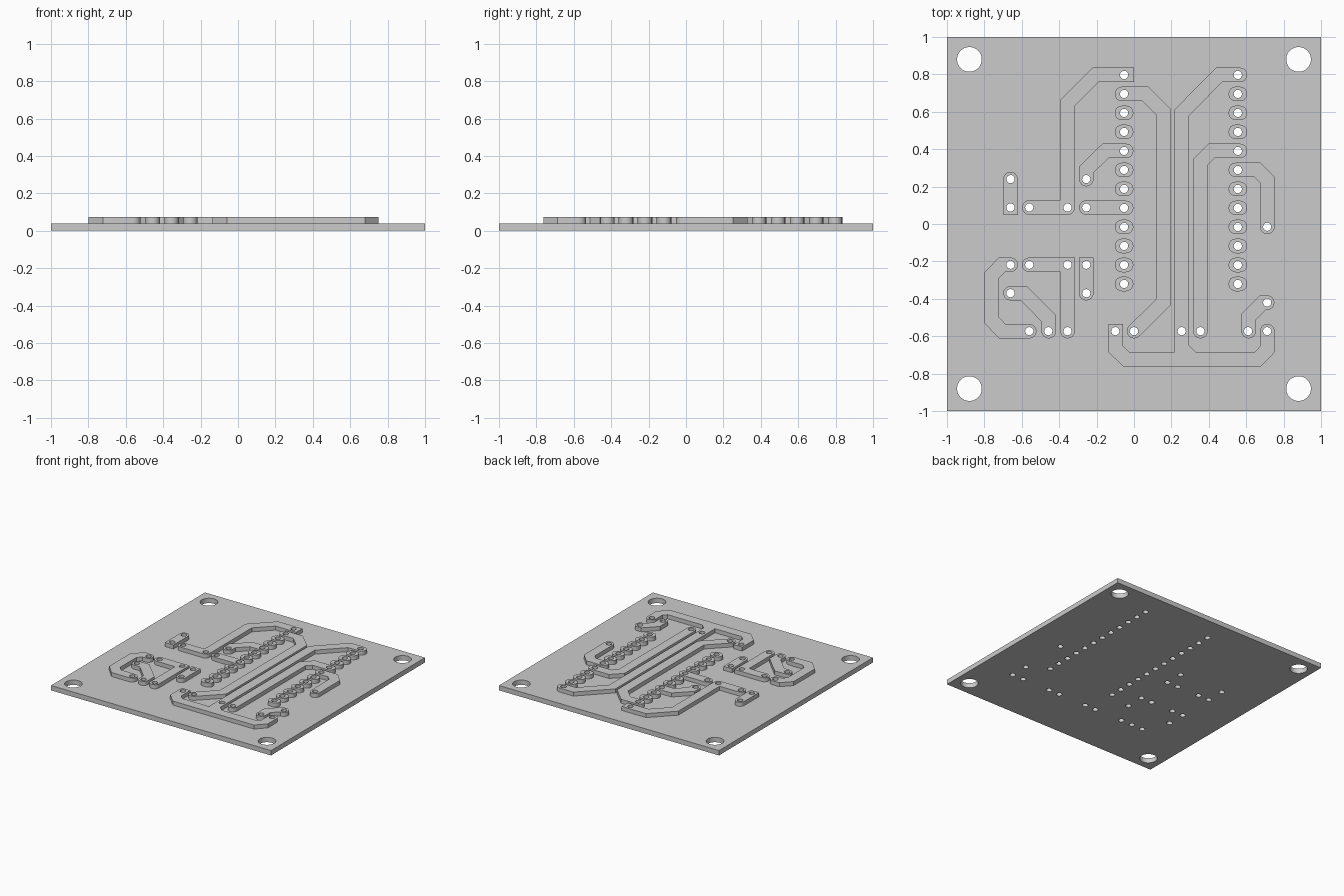
import bpy
import bmesh
from math import sin, cos, pi, radians, atan2
from mathutils import Vector

BOARD_TOP, TRACE_TOP = 0.04, 0.073
HALF = 0.039          # half the track width

if "Cube" in bpy.data.objects:
    bpy.data.objects.remove(bpy.data.objects["Cube"])

grey = bpy.data.materials.new("plain grey")
grey.use_nodes = True
grey.diffuse_color = (0.6, 0.6, 0.6, 1)
grey.node_tree.nodes["Principled BSDF"].inputs["Base Color"].default_value = grey.diffuse_color


def prism(bm, outline, z0, z1):
    """Closed upright solid over a flat outline."""
    low = [bm.verts.new((p[0], p[1], z0)) for p in outline]
    high = [bm.verts.new((p[0], p[1], z1)) for p in outline]
    bm.faces.new(low[::-1])
    bm.faces.new(high)
    n = len(low)
    for i in range(n):
        j = (i + 1) % n
        bm.faces.new((low[i], low[j], high[j], high[i]))


def circle(c, r, n=24):
    return [(c[0] + r * cos(2 * pi * i / n), c[1] + r * sin(2 * pi * i / n)) for i in range(n)]


def cap(c, d, square):
    """Track end looking along d, from its right side to its left side."""
    side = Vector((-d.y, d.x))
    if square:
        return [c + (d - side) * HALF, c + (d + side) * HALF]
    a = atan2(d.y, d.x)
    return [c + HALF * Vector((cos(a + t * pi / 8), sin(a + t * pi / 8))) for t in range(-4, 5)]


def track(points, square_start=False, square_end=False):
    """Outline of a mitred track along a centre line."""
    pts = [Vector(p) for p in points]
    dirs = [(b - a).normalized() for a, b in zip(pts, pts[1:])]
    right, left = [], []
    for p, d0, d1 in zip(pts[1:], dirs, dirs[1:]):
        n0, n1 = Vector((-d0.y, d0.x)), Vector((-d1.y, d1.x))
        m = (n0 + n1).normalized()
        m *= HALF / m.dot(n0)
        right.append(p - m)
        left.append(p + m)
    return (right + cap(pts[-1], dirs[-1], square_end) + left[::-1]
            + cap(pts[0], -dirs[0], square_start))


def make_object(name, bm):
    bmesh.ops.recalc_face_normals(bm, faces=bm.faces)
    mesh = bpy.data.meshes.new(name)
    bm.to_mesh(mesh)
    bm.free()
    mesh.materials.append(grey)
    ob = bpy.data.objects.new(name, mesh)
    bpy.context.collection.objects.link(ob)
    return ob


# Pin rows of the chip socket
PIN_L, PIN_R, PIN_TOP, STEP = -0.053, 0.555, 0.797, 0.1016
rows = [PIN_TOP - STEP * i for i in range(12)]
pins = [(x, y) for x in (PIN_L, PIN_R) for y in rows]

# Holes of the other components, grouped by row
hole_rows = {
    0.24: (-0.66, -0.255),
    0.088: (-0.66, -0.56, -0.355, -0.255),
    -0.015: (0.712,),
    -0.218: (-0.66, -0.56, -0.355, -0.255),
    -0.37: (-0.66, -0.255),
    -0.42: (0.712,),
    -0.573: (-0.56, -0.458, -0.355, -0.1, 0, 0.255, 0.355, 0.61, 0.712),
}
small_holes = pins + [(x, y) for y, xs in hole_rows.items() for x in xs]
corners = [(x, y) for x in (-0.88, 0.88) for y in (-0.88, 0.88)]

# Track centre lines: points, square start, square end
BASE = -0.573
tracks = [
    # left of the socket
    ([(-0.04, PIN_TOP), (-0.206, PIN_TOP), (-0.355, 0.647), (-0.355, 0.088)], True, False),
    ([(-0.56, 0.088), (-0.355, 0.088)], False, False),
    ([(-0.66, 0.24), (-0.66, 0.088)], False, True),
    ([(-0.255, 0.24), (-0.255, 0.29), (-0.153, rows[4]), (PIN_L, rows[4])], False, False),
    ([(-0.255, 0.088), (PIN_L, 0.088)], False, False),
    # between the pin rows
    ([(PIN_L, rows[1]), (0.06, rows[1]), (0.157, 0.6), (0.157, -0.418), (0, BASE)], False, False),
    ([(PIN_R, PIN_TOP), (0.455, PIN_TOP), (0.254, 0.594), (0.254, -0.664),
      (0.315, -0.723), (0.5, -0.723)], False, False),
    ([(PIN_R, rows[4]), (0.415, rows[4]), (0.355, 0.331), (0.355, BASE)], False, False),
    # front loop
    ([(-0.098, BASE), (-0.098, -0.668), (-0.042, -0.723), (0.662, -0.723),
      (0.713, -0.67), (0.713, BASE)], True, False),
    # right side
    ([(PIN_R, rows[5]), (0.66, rows[5]), (0.713, 0.235), (0.713, -0.015)], False, False),
    ([(0.712, -0.42), (0.69, -0.42), (0.613, -0.497), (0.613, BASE)], False, False),
    # front left group
    ([(-0.66, -0.218), (-0.706, -0.218), (-0.76, -0.273), (-0.76, -0.515),
      (-0.705, BASE), (-0.56, BASE)], False, False),
    ([(-0.56, -0.218), (-0.355, -0.218), (-0.355, BASE)], False, False),
    ([(-0.255, -0.218), (-0.255, -0.37)], True, False),
    ([(-0.66, -0.37), (-0.59, -0.37), (-0.456, -0.505), (-0.456, BASE)], False, False),
]

# Drill cutter
bm = bmesh.new()
for p in small_holes:
    prism(bm, circle(p, 0.022, 16), -0.1, 0.2)
for p in corners:
    prism(bm, circle(p, 0.066, 32), -0.1, 0.2)
drill = make_object("drill_cutter", bm)
drill.hide_render = True

# Board
bm = bmesh.new()
prism(bm, [(-1, -1), (1, -1), (1, 1), (-1, 1)], 0, BOARD_TOP)
board = make_object("board", bm)

# Raised tracks and pin pads
bm = bmesh.new()
for points, s0, s1 in tracks:
    prism(bm, track(points, s0, s1), BOARD_TOP, TRACE_TOP)
for x, y in pins:
    if (x, y) != (PIN_L, PIN_TOP):
        prism(bm, track([(x - 0.011, y), (x + 0.011, y)]), BOARD_TOP, TRACE_TOP)
traces = make_object("raised_tracks", bm)

# Drill both parts, merging overlapping tracks
for ob in (board, traces):
    mod = ob.modifiers.new("drill", 'BOOLEAN')
    mod.operation, mod.solver, mod.object = 'DIFFERENCE', 'EXACT', drill
    mod.use_self = ob is traces
deps = bpy.context.evaluated_depsgraph_get()
for ob in (board, traces):
    drilled = bpy.data.meshes.new_from_object(ob.evaluated_get(deps))
    ob.modifiers.clear()
    ob.data = drilled
bpy.data.objects.remove(drill)

# Smooth hole walls, sharp rims
for ob in bpy.context.scene.objects:
    ob.select_set(ob in (board, traces))
bpy.context.view_layer.objects.active = board
bpy.ops.object.shade_smooth_by_angle(angle=radians(30))
